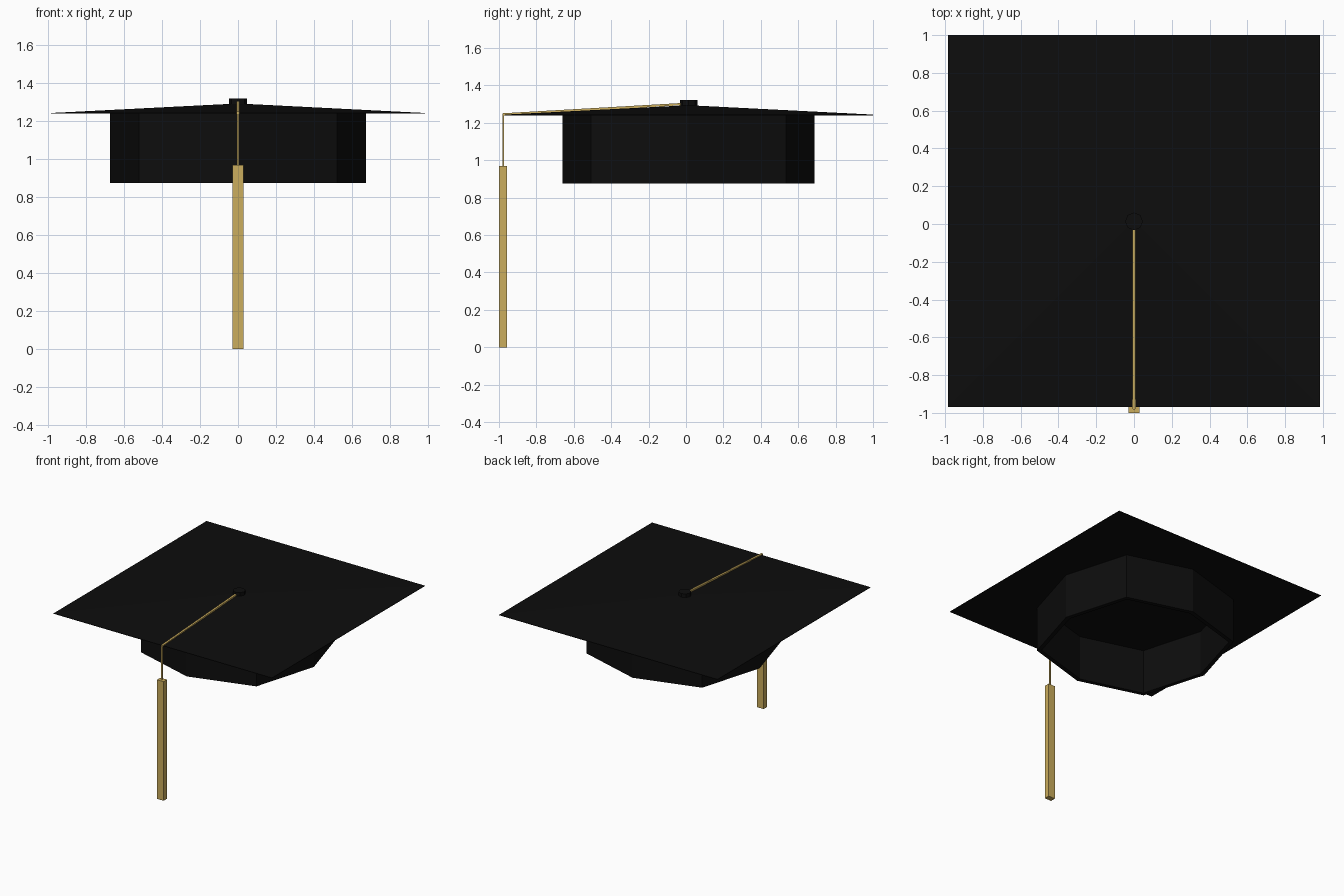
import bpy, bmesh, math
from mathutils import Vector

if "Cube" in bpy.data.objects:
    bpy.data.objects.remove(bpy.data.objects["Cube"])

CY = 0.014  # centre of the cap in y


def material(name, rgb):
    m = bpy.data.materials.new(name)
    m.diffuse_color = (*rgb, 1)
    m.use_nodes = True
    m.node_tree.nodes["Principled BSDF"].inputs["Base Color"].default_value = m.diffuse_color
    return m


black = material("black_cloth", (0.004, 0.004, 0.004))
gold = material("gold_thread", (0.60, 0.42, 0.11))


def finish(name, bm, mat):
    bmesh.ops.recalc_face_normals(bm, faces=bm.faces)
    me = bpy.data.meshes.new(name)
    bm.to_mesh(me)
    bm.free()
    me.materials.append(mat)
    ob = bpy.data.objects.new(name, me)
    bpy.context.collection.objects.link(ob)
    return ob


def bar(name, a, b, width, depth, mat):
    """Rectangular bar from a to b, both in the plane x = 0."""
    a, b = Vector(a), Vector(b)
    d = (b - a).normalized()
    side, up = Vector((width / 2, 0, 0)), d.cross(Vector((1, 0, 0))) * depth / 2
    bm = bmesh.new()
    ends = [[bm.verts.new(p + sx * side + su * up)
             for sx, su in ((-1, -1), (1, -1), (1, 1), (-1, 1))] for p in (a, b)]
    for ring in ends:
        bm.faces.new(ring)
    for i in range(4):
        j = (i + 1) % 4
        bm.faces.new((ends[0][i], ends[0][j], ends[1][j], ends[1][i]))
    return finish(name, bm, mat)


# Board: thin square plate whose top rises to a shallow point
bm = bmesh.new()
H = 0.984
corners = ((-H, -H), (H, -H), (H, H), (-H, H))
low = [bm.verts.new((x, y + 0.016, 1.240)) for x, y in corners]
high = [bm.verts.new((x, y + 0.016, 1.244)) for x, y in corners]
apex = bm.verts.new((0, 0.016, 1.294))
bm.faces.new(low)
for i in range(4):
    j = (i + 1) % 4
    bm.faces.new((low[i], low[j], high[j], high[i]))
    bm.faces.new((high[i], high[j], apex))
finish("board", bm, black)

# Head band: hollow eight-sided wall, slightly squarish
bm = bmesh.new()


def band_ring(inset, z):
    ring = []
    for i in range(8):
        r = (0.674 if i % 2 == 0 else 0.737) - inset
        t = i * math.pi / 4
        ring.append(bm.verts.new((r * math.cos(t), CY + r * math.sin(t), z)))
    return ring


rings = [band_ring(0, 1.241), band_ring(0, 0.875),
         band_ring(0.035, 0.875), band_ring(0.035, 1.241)]
for k in range(4):
    p, q = rings[k], rings[(k + 1) % 4]
    for i in range(8):
        j = (i + 1) % 8
        bm.faces.new((p[i], p[j], q[j], q[i]))
finish("head_band", bm, black)

# Button at the middle of the board
bm = bmesh.new()
bmesh.ops.create_cone(bm, cap_ends=True, segments=8, radius1=0.047, radius2=0.047, depth=0.05)
bmesh.ops.translate(bm, verts=bm.verts, vec=(0, CY, 1.296))
finish("button", bm, black)

# Cord over the board, cord hanging down, and the tassel
bar("top_cord", (0, -0.02, 1.300), (0, -0.980, 1.245), 0.016, 0.012, gold)
bar("hanging_cord", (0, -0.977, 1.247), (0, -0.977, 0.96), 0.010, 0.010, gold)
bar("tassel", (0, -0.978, 0), (0, -0.978, 0.97), 0.060, 0.044, gold)
